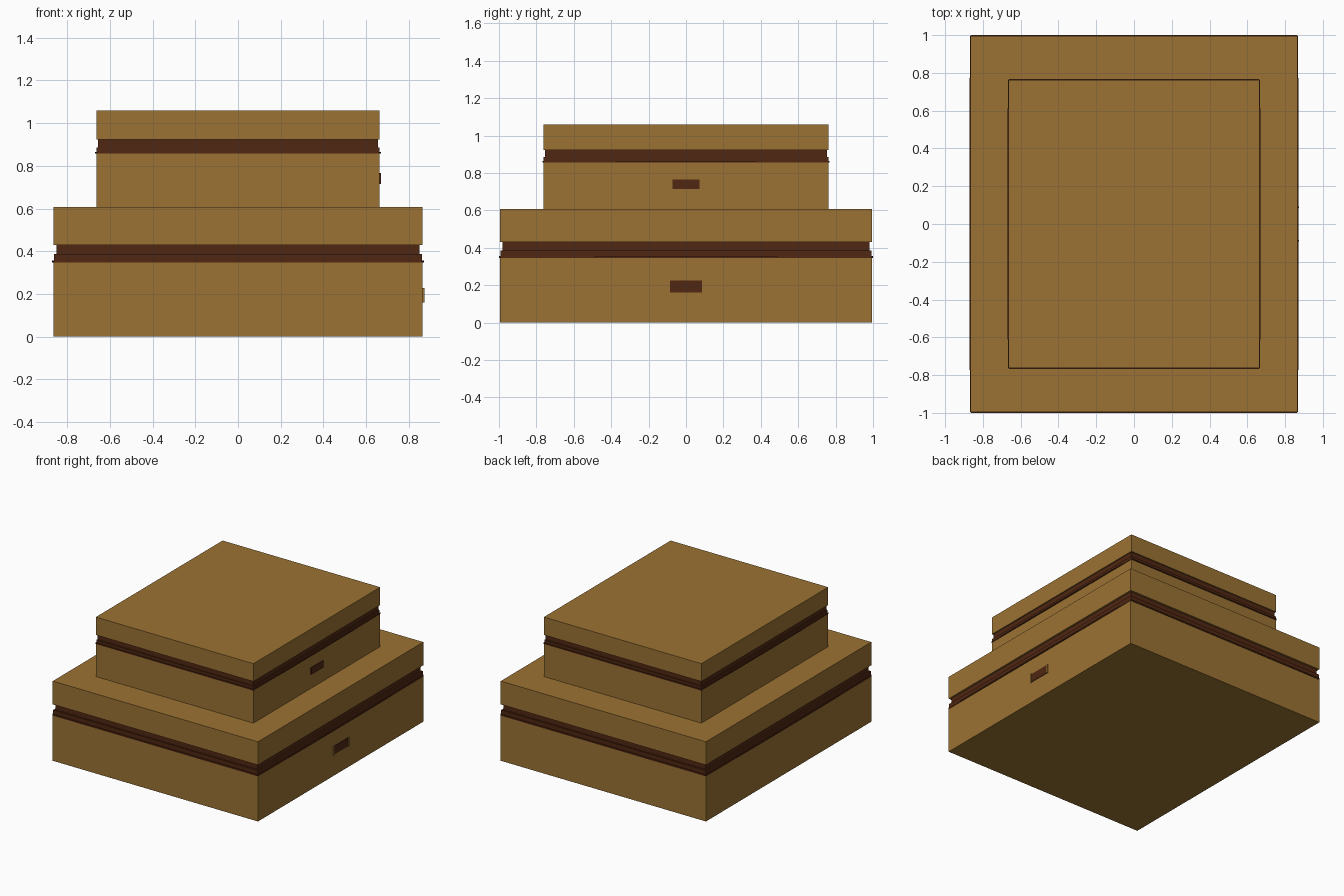
import bpy, bmesh

if "Cube" in bpy.data.objects:
    bpy.data.objects.remove(bpy.data.objects["Cube"])


def material(name, color):
    m = bpy.data.materials.new(name)
    m.diffuse_color = color
    m.use_nodes = True
    m.node_tree.nodes["Principled BSDF"].inputs["Base Color"].default_value = m.diffuse_color
    return m


TAN = material("tan_card", (0.33, 0.17, 0.033, 1))
DARK = material("dark_trim", (0.08, 0.02, 0.006, 1))


def prism(name, pts, z0, z1, mat):
    """Extrude a flat outline from z0 to z1."""
    bm = bmesh.new()
    face = bm.faces.new([bm.verts.new((x, y, z0)) for x, y in pts])
    ext = bmesh.ops.extrude_face_region(bm, geom=[face])
    for v in ext["geom"]:
        if isinstance(v, bmesh.types.BMVert):
            v.co.z = z1
    bmesh.ops.recalc_face_normals(bm, faces=bm.faces)
    me = bpy.data.meshes.new(name)
    bm.to_mesh(me)
    bm.free()
    me.materials.append(mat)
    ob = bpy.data.objects.new(name, me)
    bpy.context.collection.objects.link(ob)
    return ob


def slab(name, x0, x1, y0, y1, z0, z1, mat):
    return prism(name, [(x0, y0), (x1, y0), (x1, y1), (x0, y1)], z0, z1, mat)


def centred(name, hx, hy, z0, z1, mat):
    return slab(name, -hx, hx, -hy, hy, z0, z1, mat)


def rim_outline(hx, hy, bulge, n=8):
    """Rectangle with chamfered corners and very slightly bowed long sides."""
    c = 0.006
    right = []
    for i in range(n + 1):
        t = -1 + 2 * i / n
        right.append((hx + bulge * (1 - t * t), t * (hy - c)))
    side = [(hx - c, -hy)] + right + [(hx - c, hy)]
    return side + [(-x, -y) for x, y in side]


def box(prefix, hx, hy, z, inset):
    base, body, rim, band, neck, lid = z
    # Body, trim layers and lid
    centred(prefix + "_body", hx, hy, base, body, TAN)
    prism(prefix + "_rim", rim_outline(hx + 0.003, hy + 0.005, 0.004), body, rim, DARK)
    centred(prefix + "_band", hx - 0.002, hy - 0.002, rim, band, DARK)
    centred(prefix + "_neck", hx - inset, hy - inset, band, neck, DARK)
    centred(prefix + "_lid", hx, hy, neck, lid, TAN)


box("lower_box", 0.865, 0.995, (0, 0.346, 0.356, 0.387, 0.43, 0.607), 0.014)
box("upper_box", 0.664, 0.763, (0.607, 0.857, 0.865, 0.886, 0.924, 1.06), 0.009)

# Lower label: dark plate held between two tan end strips
slab("lower_label_plate", 0.86, 0.869, -0.085, 0.085, 0.162, 0.226, DARK)
for s, side in ((-1, "front"), (1, "back")):
    a, b = sorted((s * 0.085, s * 0.093))
    slab("lower_label_end_" + side, 0.86, 0.873, a, b, 0.16, 0.228, TAN)

# Upper label
slab("upper_label_plate", 0.66, 0.671, -0.073, 0.073, 0.715, 0.766, DARK)
